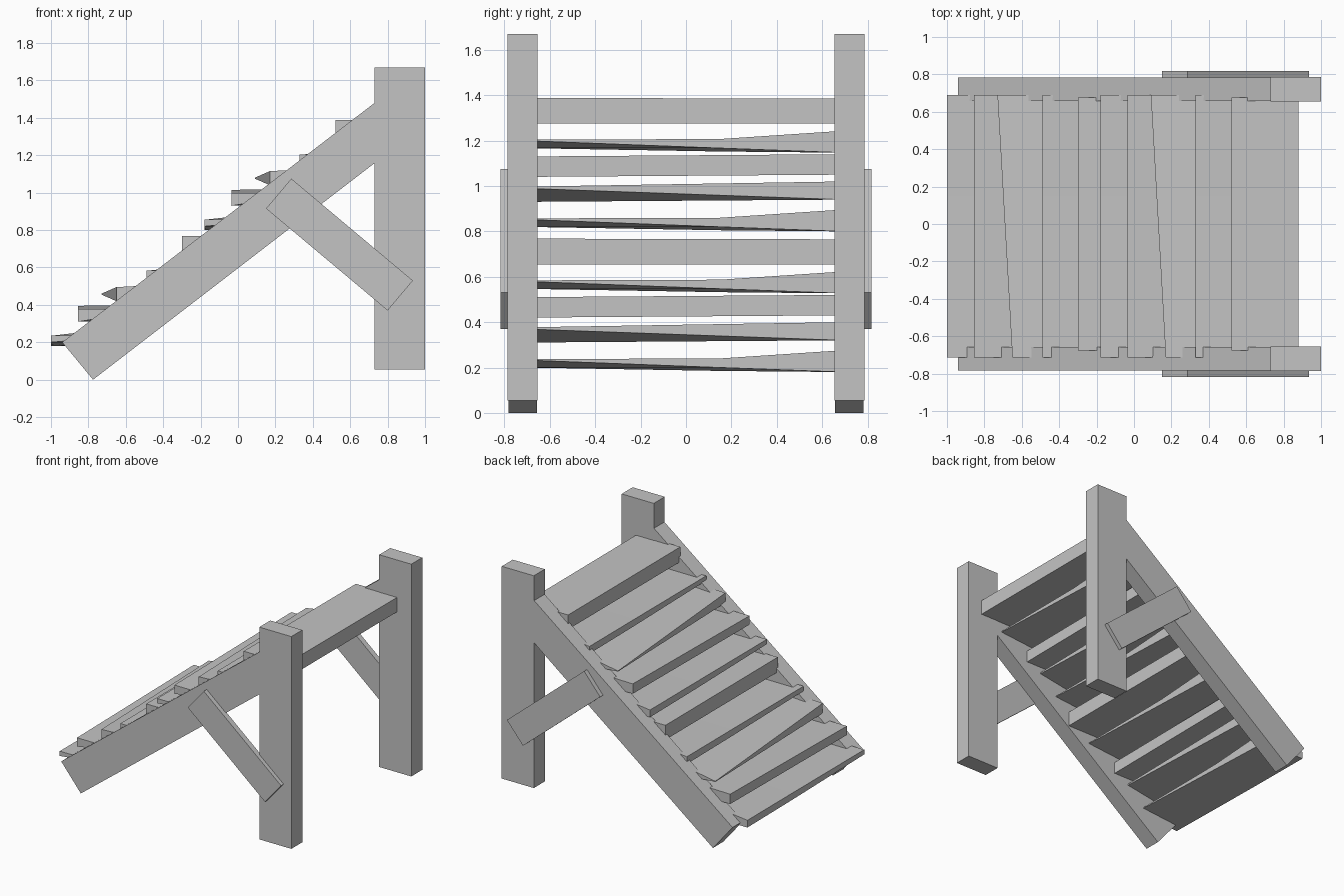
import bpy
import bmesh

if "Cube" in bpy.data.objects:
    bpy.data.objects.remove(bpy.data.objects["Cube"], do_unlink=True)

GREY = 0.55
mat = bpy.data.materials.new("plain_grey")
mat.use_nodes = True
mat.diffuse_color = (GREY, GREY, GREY, 1)
mat.node_tree.nodes["Principled BSDF"].inputs["Base Color"].default_value = (GREY, GREY, GREY, 1)


def loft(name, sections):
    """Join matching four-point sections into a closed solid."""
    bm = bmesh.new()
    rings = [[bm.verts.new(p) for p in ring] for ring in sections]
    for a, b in zip(rings, rings[1:]):
        for i in range(4):
            j = (i + 1) % 4
            bm.faces.new((a[i], a[j], b[j], b[i]))
    bm.faces.new(rings[0][::-1])
    bm.faces.new(rings[-1])
    bmesh.ops.recalc_face_normals(bm, faces=bm.faces)
    mesh = bpy.data.meshes.new(name)
    bm.to_mesh(mesh)
    bm.free()
    mesh.materials.append(mat)
    obj = bpy.data.objects.new(name, mesh)
    bpy.context.collection.objects.link(obj)
    return obj


def timber(name, outline, inner, outer):
    """Extrude an x-z outline across a y range."""
    return loft(name, [[(x, y, z) for x, z in outline] for y in (inner, outer)])


def board(name, x, z, sections, depth=0.36):
    """Plank from sections of y, front shift, front low/high, back low/high."""
    rings = []
    for y, shift, f_lo, f_hi, b_lo, b_hi in sections:
        rings.append([(x + shift, y, z + f_lo), (x + depth, y, z + b_lo),
                      (x + depth, y, z + b_hi), (x + shift, y, z + f_hi)])
    return loft(name, rings)


# Side frames: upright post, sloping rail and diagonal brace
post = [(0.73, 0.055), (1, 0.055), (1, 1.67), (0.73, 1.67)]
rail = [(-0.94, 0.2), (-0.775, 0), (0.915, 1.3), (0.75, 1.495)]
brace = [(0.15, 0.915), (0.80, 0.37), (0.935, 0.53), (0.285, 1.075)]
for side, s in (("left", 1), ("right", -1)):
    timber(f"post_{side}", post, s * 0.655, s * 0.787)
    timber(f"rail_{side}", rail, s * 0.657, s * 0.783)
    timber(f"brace_{side}", brace, s * 0.775, s * 0.818)

# Warped planks, heights relative to each plank's base
L, R = -0.715, 0.69
wedge = [(L, 0, 0.02, 0.056, 0.053, 0.057),
         (0.15, 0, 0.005, 0.056, 0.02, 0.06),
         (R, 0, 0, 0.055, 0, 0.096)]
thick_wedge = [(L, 0, 0, 0.067, 0.06, 0.067), (R, 0, 0.01, 0.085, 0.01, 0.09)]
pointed = [(L, 0.08, 0, 0.075, 0, 0.09), (R, 0, 0.035, 0.04, 0.01, 0.1)]
flat = [(-0.675, 0, 0, 0.113, 0, 0.113), (0.675, 0, 0, 0.11, 0, 0.11)]

planks = [(-1, 0.18, wedge), (-0.855, 0.31, thick_wedge), (-0.73, 0.42, pointed),
          (-0.49, 0.527, wedge), (-0.30, 0.655, flat)]

# The five planks repeat once further up the slope
for run in range(2):
    for i, (x, z, shape) in enumerate(planks):
        board(f"plank_{run * 5 + i + 1}", x + 0.82 * run, z + 0.62 * run, shape)
